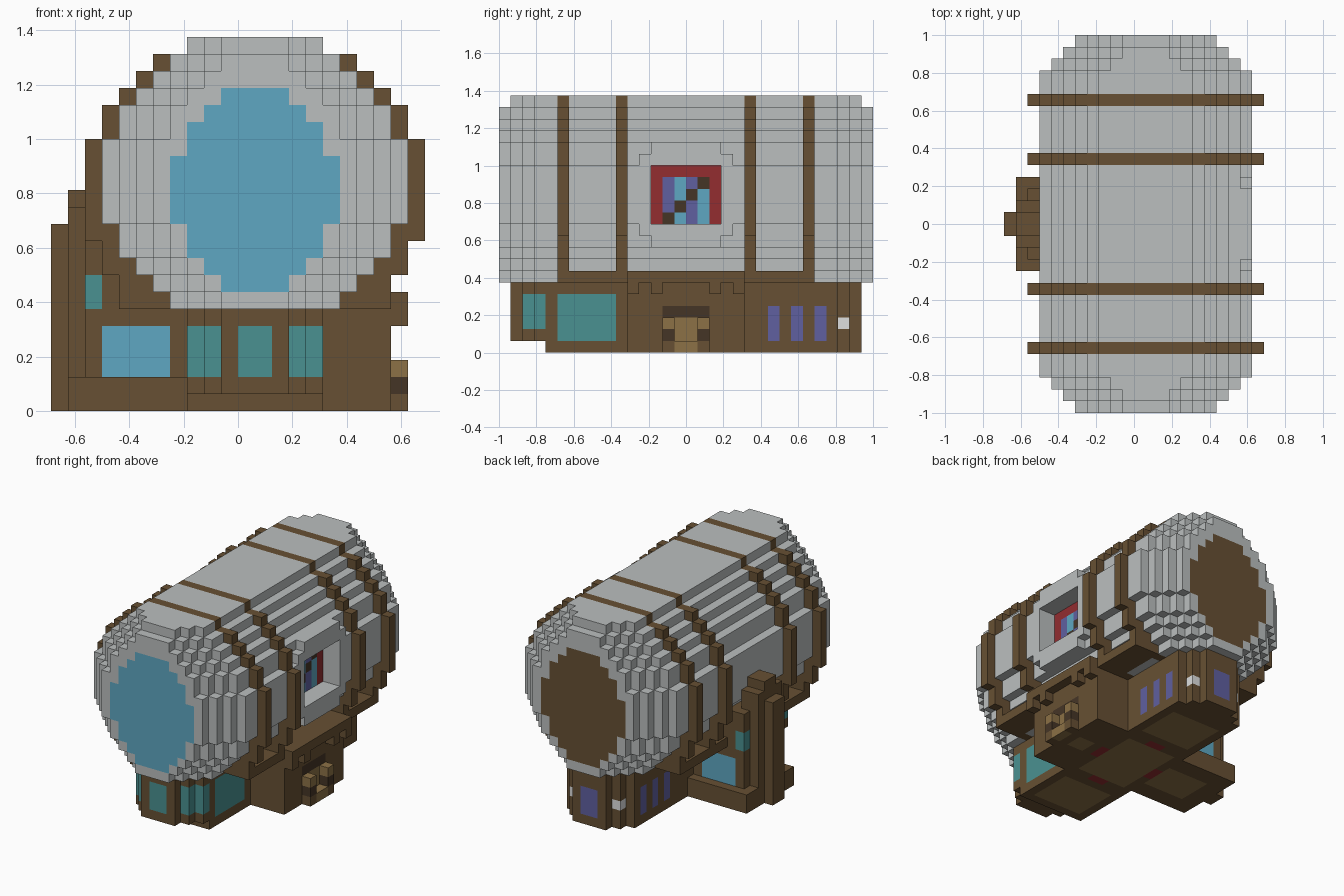
import bpy, bmesh
from mathutils import Vector

cube = bpy.data.objects.get("Cube")
if cube:
    bpy.data.objects.remove(cube)

U = 1 / 16      # block size
CX = 1          # barrel axis, in blocks
cells = {}      # block position -> (part, colour)


def srgb(code):
    vals = [int(code[i:i + 2], 16) / 255 for i in range(0, len(code), 2)]
    return [v / 12.92 if v < 0.04 else ((v + 0.055) / 1.055) ** 2.4 for v in vals] + [1]


PALETTE = {"plaster_grey": "bbbfbf", "wood_brown": "675033", "dark_wood": "453526",
           "tan_wood": "8c7146", "teal_glass": "4a9191", "sky_glass": "5ea7c2",
           "violet_glass": "6060a0", "red_trim": "932d30", "lamp_white": "dedfdf"}
GREY, BROWN, DARK, TAN, TEAL, SKY, VIOLET, RED, WHITE = PALETTE
mats = []
for label, code in PALETTE.items():
    m = bpy.data.materials.new(label)
    m.use_nodes = True
    m.diffuse_color = srgb(code)
    m.node_tree.nodes["Principled BSDF"].inputs["Base Color"].default_value = srgb(code)
    mats.append(m)


def fill(part, colour, xs, ys, zs):
    """Fill a box of blocks; a part of None carves it away."""
    for x in range(*xs):
        for y in range(*ys):
            for z in range(*zs):
                if part:
                    cells[x, y, z] = (part, colour)
                else:
                    cells.pop((x, y, z), None)


def both_x(part, colour, xs, ys, zs):
    fill(part, colour, xs, ys, zs)
    fill(part, colour, (2 * CX - xs[1], 2 * CX - xs[0]), ys, zs)


def both_y(part, colour, xs, ys, zs):
    fill(part, colour, xs, ys, zs)
    fill(part, colour, xs, (-ys[1], -ys[0]), zs)


def span(half):
    return CX - half, CX + half


# House base with stepped bay ends
for half, reach in ((4, 13), (3, 14), (2, 15)):
    fill("base", BROWN, span(half), (-reach, reach), (1, 6))
    fill("base", BROWN, span(half), (-12, reach), (0, 1))
# Porch arm and side annex
fill("porch", BROWN, (5, 9), (-5, 5), (0, 6))
fill("annex", BROWN, (-9, -3), (-3, 3), (0, 10))
fill("annex_ledge", BROWN, (-10, -3), (-4, 4), (0, 2))

# Base windows and lamps
fill("front_window", TEAL, (0, 2), (-15, -14), (2, 5))
both_x("bay_window", TEAL, (3, 4), (-14, -13), (2, 5))
both_x("bay_window", TEAL, (4, 5), (-13, -12), (2, 5))
both_x("side_window", TEAL, (4, 5), (-11, -6), (1, 5))
for y in (7, 9, 11):
    both_x("slit_window", VIOLET, (4, 5), (y, y + 1), (1, 4))
fill("back_window", VIOLET, (0, 2), (14, 15), (1, 4))
both_x("lamp", WHITE, (3, 4), (13, 14), (2, 3))
both_y("annex_window", SKY, (-8, -4), (2, 3), (2, 5))
both_y("annex_upper_window", TEAL, (-9, -8), (2, 3), (6, 8))

# Chimney
fill("chimney", BROWN, (-10, -8), (-2, 2), (0, 12))
fill("chimney", BROWN, (-10, -8), (-1, 1), (12, 13))
fill("chimney", BROWN, (-11, -10), (-1, 1), (0, 11))

# Carrying deck under the barrel, porch roof with teeth
fill("deck", BROWN, span(8), (-11, 11), (6, 7))
fill("porch_roof", BROWN, (5, 10), (-5, 5), (6, 7))
for y in (2, 4):
    both_y("roof_teeth", BROWN, (9, 10), (y, y + 1), (5, 6))

# Door and entrance steps
fill("door", TAN, (8, 9), (-2, 2), (1, 3))
fill("door", DARK, (8, 9), (-2, 2), (3, 4))
fill("door_step", BROWN, (9, 10), (-2, 2), (0, 1))
fill("door_step", TAN, (9, 10), (-1, 1), (0, 1))
both_y("step_post", DARK, (9, 10), (1, 2), (1, 2))
both_y("step_post", TAN, (9, 10), (1, 2), (2, 3))

# Floor panels seen underneath, with red thresholds
fill("floor_panel", TAN, span(3), (-4, 4), (0, 1))
both_y("floor_panel", TAN, span(3), (6, 11), (0, 1))
fill("floor_panel", TAN, (-8, -3), (-2, 2), (0, 1))
fill("floor_panel", TAN, (6, 8), (-1, 1), (0, 1))
both_y("threshold", RED, (0, 2), (4, 5), (0, 1))
both_x("threshold", RED, (4, 5), (-1, 1), (0, 1))

# Barrel: half width for each layer, shrinking toward both ends
BODY = [5, 6, 7, 8, 8, 9, 9, 9, 9, 9, 8, 8, 7, 6, 5, 4]
HOOP = [8, 8, 9, 9, 10, 10, 10, 10, 10, 10, 9, 9, 8, 7, 6, 4]
DISC = [2, 3, 4, 4, 5, 5, 5, 5, 4, 4, 3, 2]
for z, half in enumerate(BODY, 6):
    for y in range(-16, 16):
        end = min(y + 16, 15 - y)
        if z < 21 or end:
            h = half - max(0, 3 - end)
            fill("barrel", GREY, span(h), (y, y + 1), (z, z + 1))
for z, half in enumerate(DISC, 7):
    fill("front_disc", SKY, span(half), (-16, -15), (z, z + 1))
    fill("back_disc", BROWN, span(half), (15, 16), (z, z + 1))
# The deck wraps the lowest layer
for side in ((-7, -4), (6, 9)):
    fill("deck", BROWN, side, (-11, 11), (6, 7))
for z, half in enumerate(HOOP, 6):
    for y in (5, 10):
        both_y("hoops", BROWN, span(half), (y, y + 1), (z, z + 1))

# Raised window surround, recess and stained glass
fill("window_surround", GREY, (7, 10), (-4, 4), (10, 17))
fill("window_surround", GREY, (7, 10), (-3, 3), (9, 18))
fill(None, None, (8, 10), (-3, 3), (11, 16))
fill("window_frame", RED, (7, 8), (-3, 3), (11, 16))
for col in range(4):
    y = col - 2
    fill("stained_glass", SKY if col % 2 else VIOLET, (7, 8), (y, y + 1), (11, 15))
    fill("stained_glass", DARK, (7, 8), (y, y + 1), (11 + col, 12 + col))

# Turn each part's exposed block sides into one mesh
parts = {}
for pos, (part, colour) in cells.items():
    parts.setdefault(part, []).append((Vector(pos), colour))
names = list(PALETTE)
for part, blocks in parts.items():
    bm = bmesh.new()
    verts = {}

    def vert(p):
        key = tuple(int(round(c)) for c in p)
        if key not in verts:
            verts[key] = bm.verts.new(Vector(key) * U)
        return verts[key]

    for pos, colour in blocks:
        for axis in range(3):
            a, b = Vector((0, 0, 0)), Vector((0, 0, 0))
            a[(axis + 1) % 3] = 1
            b[(axis + 2) % 3] = 1
            n = a.cross(b)
            for sign in (1, -1):
                if tuple(int(c) for c in pos + n * sign) in cells:
                    continue
                o = pos + n if sign > 0 else pos
                ring = [o, o + a, o + a + b, o + b][::sign]
                face = bm.faces.new([vert(p) for p in ring])
                face.material_index = names.index(colour)
    if bm.faces:
        mesh = bpy.data.meshes.new(part)
        bm.to_mesh(mesh)
        for m in mats:
            mesh.materials.append(m)
        bpy.context.collection.objects.link(bpy.data.objects.new(part, mesh))
    bm.free()
